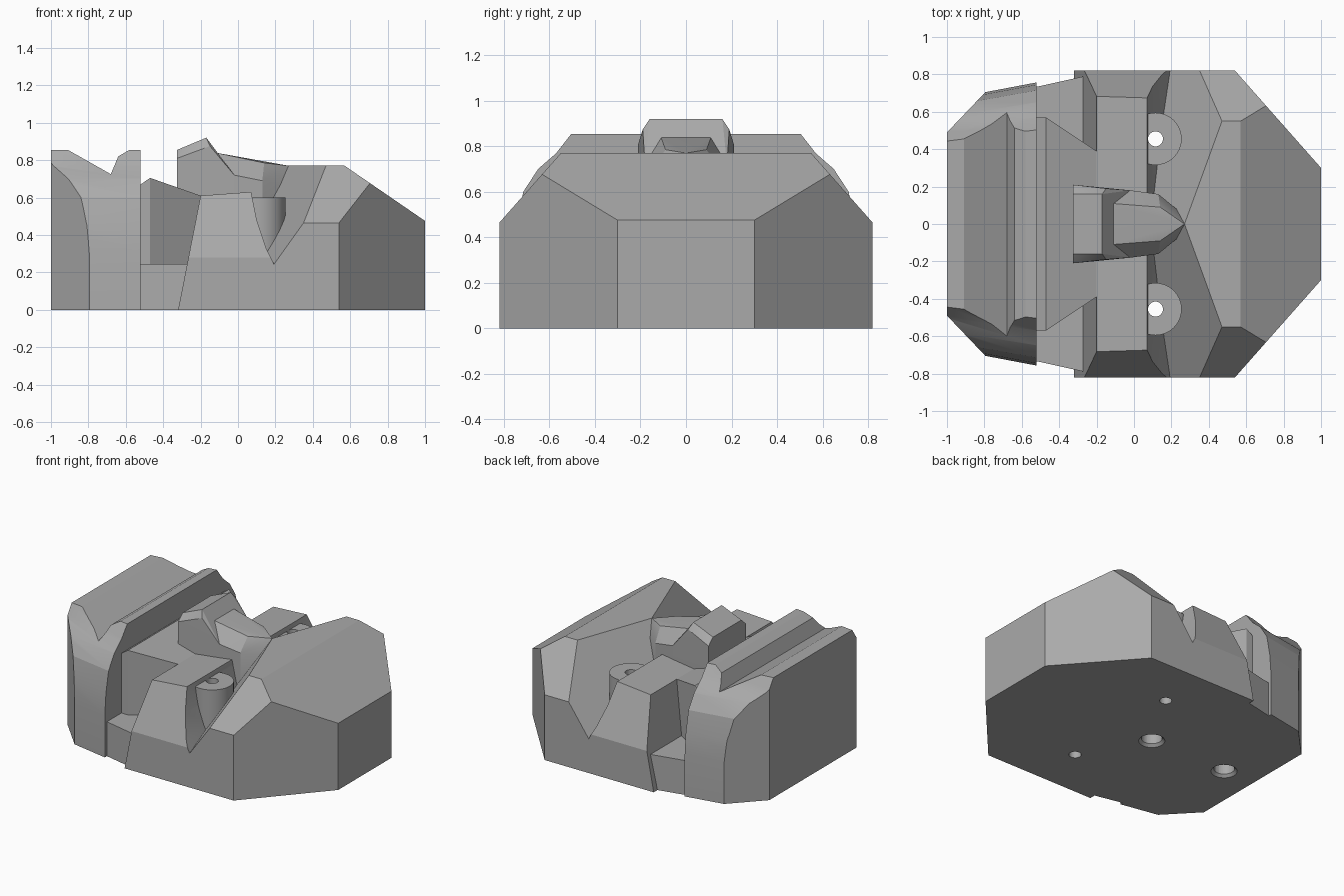
import bpy, bmesh
from mathutils import Vector

cube = bpy.data.objects.get("Cube")
if cube:
    bpy.data.objects.remove(cube)

mat = bpy.data.materials.new("plain_grey")
mat.use_nodes = True
GREY = (0.4, 0.4, 0.4, 1)
mat.diffuse_color = GREY
mat.node_tree.nodes["Principled BSDF"].inputs["Base Color"].default_value = GREY


def finish(name, bm):
    bmesh.ops.recalc_face_normals(bm, faces=bm.faces)
    me = bpy.data.meshes.new(name)
    bm.to_mesh(me)
    bm.free()
    me.materials.append(mat)
    ob = bpy.data.objects.new(name, me)
    bpy.context.collection.objects.link(ob)
    return ob


def prism(name, axis, pts, lo, hi):
    """Extrude a 2D outline along an axis; pts run over the other two axes in order."""
    def place(p, d):
        v = list(p)
        v.insert("xyz".index(axis), d)
        return v
    bm = bmesh.new()
    a = [bm.verts.new(place(p, lo)) for p in pts]
    b = [bm.verts.new(place(p, hi)) for p in pts]
    bm.faces.new(a)
    bm.faces.new(b)
    for i in range(len(pts)):
        j = (i + 1) % len(pts)
        bm.faces.new((a[i], a[j], b[j], b[i]))
    return finish(name, bm)


def mirrored(pts):
    """Close an outline by mirroring its (x, y) half across y = 0."""
    return pts + [(x, -y) for x, y in reversed(pts)]


def section(pts):
    """Close a cross-section by mirroring its (y, z) half across y = 0."""
    return pts + [(-y, z) for y, z in reversed(pts)]


def hull(name, half):
    """Convex solid around points mirrored across y = 0."""
    bm = bmesh.new()
    for x, y, z in half:
        for s in ((1, -1) if y else (1,)):
            bm.verts.new((x, s * y, z))
    res = bmesh.ops.convex_hull(bm, input=bm.verts)
    bmesh.ops.delete(bm, geom=[v for v in res["geom_interior"] if isinstance(v, bmesh.types.BMVert)],
                     context="VERTS")
    bmesh.ops.dissolve_limit(bm, angle_limit=0.01, verts=bm.verts, edges=bm.edges)
    return finish(name, bm)


def cylinder(name, x, y, r1, r2, lo, hi):
    bm = bmesh.new()
    bmesh.ops.create_cone(bm, cap_ends=True, segments=32, radius1=r1, radius2=r2, depth=hi - lo)
    bmesh.ops.translate(bm, verts=bm.verts, vec=(x, y, (lo + hi) / 2))
    return finish(name, bm)


def combine(ob, other, op, keep=False):
    mod = ob.modifiers.new("bool", "BOOLEAN")
    mod.operation, mod.object, mod.solver = op, other, "EXACT"
    bpy.context.view_layer.objects.active = ob
    bpy.ops.object.modifier_apply(modifier=mod.name)
    if not keep:
        bpy.data.objects.remove(other)


# Front ramp: faceted outline, sloped nose, side chamfers, V-shaped recess behind
ramp = prism("base_body", "z", mirrored([(1, 0.3), (0.54, 0.82), (-0.3, 0.82)]), 0, 0.77)


def slice_off(ob, point, normal):
    bm = bmesh.new()
    bm.from_mesh(ob.data)
    res = bmesh.ops.bisect_plane(bm, geom=bm.verts[:] + bm.edges[:] + bm.faces[:], plane_co=point,
                                 plane_no=normal, clear_outer=True)
    bmesh.ops.edgenet_fill(bm, edges=[e for e in res["geom_cut"] if isinstance(e, bmesh.types.BMEdge)])
    bmesh.ops.recalc_face_normals(bm, faces=bm.faces)
    bm.to_mesh(ob.data)
    bm.free()


slice_off(ramp, (1, 0, 0.475), Vector((0.295, 0, 0.43)))
for s in (1, -1):
    slice_off(ramp, (0, s * 0.82, 0.465), Vector((0, s * 0.305, 0.27)))
    slice_off(ramp, (0.27, 0, 0.77), Vector((-1.4, s * 0.51, 1)))

# Middle block with flared front wall and chamfered ends
middle = prism("middle_block", "y", [(-0.32, 0), (-0.2, 0.61), (0.07, 0.63), (0.1, 0.48),
                                     (0.15, 0.33), (0.19, 0.25), (0.25, 0)], -1, 1)
combine(middle, prism("ends", "x", section([(0.82, 0), (0.82, 0.28), (0.67, 0.64)]), -1, 1), "INTERSECT")

# Tapered centre body and the low floor plate around it
centre = prism("centre_body", "y", [(-0.55, 0), (-0.55, 0.65), (-0.47, 0.705), (-0.2, 0.61), (0, 0.54), (0, 0)], -1, 1)
combine(centre, prism("taper", "z", mirrored([(-0.6, 0.57), (-0.47, 0.57), (-0.2, 0.39), (0.1, 0.19)]), -1, 1),
        "INTERSECT")
plate = prism("floor_plate", "z", mirrored([(-0.56, 0.725), (-0.22, 0.8)]), 0, 0.245)

# Rear wall: grooved top, rounded tapering shoulders, cut corners
wall = prism("rear_wall", "y", [(-1, 0), (-1, 0.855), (-0.91, 0.855), (-0.68, 0.725), (-0.64, 0.82),
                                (-0.58, 0.855), (-0.52, 0.855), (-0.52, 0)], -1, 1)
shoulders = prism("shoulders", "x", section([(0.757, 0), (0.757, 0.3), (0.745, 0.45), (0.715, 0.6),
                                             (0.65, 0.7), (0.57, 0.77), (0.5, 0.86)]), -1.02, -0.5)
for v in shoulders.data.vertices:
    v.co.y *= 1 + 0.25 * (v.co.x + 0.52)
combine(wall, shoulders, "INTERSECT")
combine(wall, prism("corners", "z", mirrored([(-1.1, 0.385), (-0.79, 0.71), (-0.4, 0.8)]), -1, 1), "INTERSECT")

for part in (middle, centre, plate, wall):
    combine(ramp, part, "UNION")

# Screw bosses
bosses = [cylinder(n, 0.115, y, 0.14, 0.14, 0.1, 0.6)
          for n, y in (("left_boss", 0.455), ("right_boss", -0.455))]

# Raised head and the tongue running down to the ridge
hull("raised_head", [(-0.325, 0.16, 0.855), (-0.325, 0.21, 0.81), (-0.325, 0.21, 0.5), (-0.17, 0.16, 0.92),
                     (-0.15, 0.19, 0.875), (-0.12, 0.11, 0.84), (-0.02, 0.18, 0.72), (-0.02, 0.18, 0.5)])
hull("tongue", [(-0.12, 0.11, 0.84), (0.14, 0.09, 0.785), (0.27, 0, 0.77), (-0.02, 0.18, 0.72),
                (0.13, 0.16, 0.69), (0.24, 0.07, 0.665), (-0.02, 0.18, 0.4), (0.13, 0.16, 0.4), (0.2, 0.05, 0.4)])

# Screw holes right through, and chamfered blind holes underneath
for boss, y in zip(bosses, (0.455, -0.455)):
    drill = cylinder("drill", 0.115, y, 0.04, 0.04, -0.1, 0.8)
    combine(ramp, drill, "DIFFERENCE", keep=True)
    combine(boss, drill, "DIFFERENCE")
for x in (-0.15, -0.76):
    combine(ramp, cylinder("drill", x, 0, 0.067, 0.067, -0.1, 0.22), "DIFFERENCE")
    combine(ramp, cylinder("countersink", x, 0, 0.105, 0.065, -0.02, 0.02), "DIFFERENCE")

# Soft shading across gentle bends only
for ob in bpy.context.collection.objects:
    if ob.type == "MESH":
        ob.select_set(True)
bpy.ops.object.shade_smooth_by_angle(angle=0.35)
